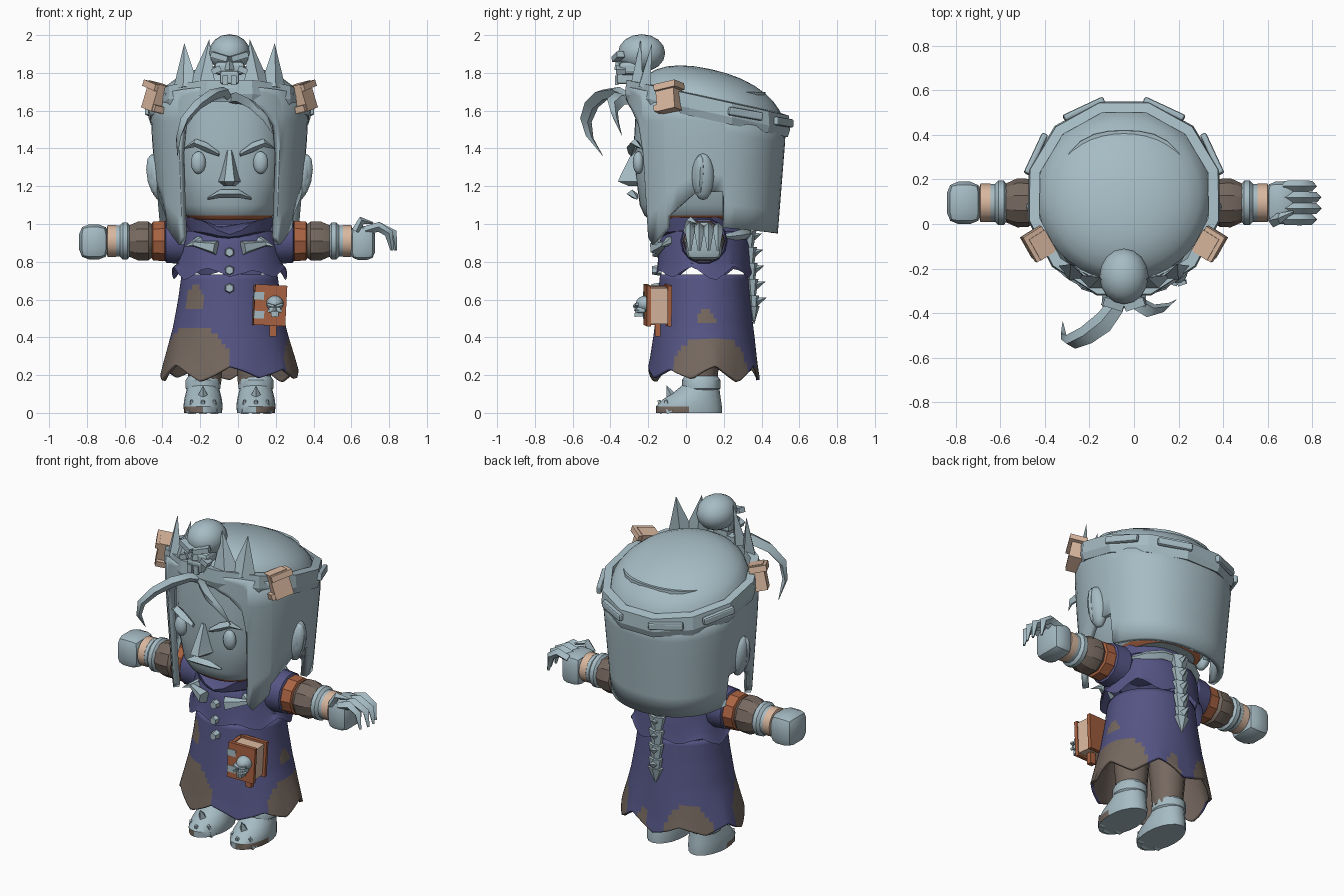
import bpy, bmesh, math
from mathutils import Vector, Matrix, Euler

if "Cube" in bpy.data.objects:
    bpy.data.objects.remove(bpy.data.objects["Cube"])

def material(name, rgb):
    m = bpy.data.materials.new(name)
    m.diffuse_color = (*rgb, 1)
    m.use_nodes = True
    m.node_tree.nodes["Principled BSDF"].inputs["Base Color"].default_value = m.diffuse_color
    return m

GREY = material("pale blue grey", (0.38, 0.50, 0.55))
BLUE = material("dusk blue", (0.09, 0.09, 0.235))
BROWN = material("worn brown", (0.18, 0.14, 0.115))
TAN = material("bandage tan", (0.70, 0.48, 0.35))
ORANGE = material("leather orange", (0.40, 0.125, 0.055))
YC = 0.095          # body centre line in depth
parts = []

def finish(name, bm, mat, mirror=False, smooth=35, solid=0, inner=None):
    bmesh.ops.recalc_face_normals(bm, faces=bm.faces)
    me = bpy.data.meshes.new(name)
    bm.to_mesh(me)
    bm.free()
    for m in [mat] + ([inner] if inner else []):
        me.materials.append(m)
    if smooth:
        me.shade_smooth()
        me.set_sharp_from_angle(angle=math.radians(smooth))
    ob = bpy.data.objects.new(name, me)
    bpy.context.collection.objects.link(ob)
    if solid:
        mod = ob.modifiers.new("thickness", 'SOLIDIFY')
        mod.thickness = solid
        mod.offset = -1
        if inner:
            mod.material_offset = 1
    if mirror:
        ob.modifiers.new("mirror", 'MIRROR')
    parts.append(ob)
    return ob

def xf(loc, scale=(1, 1, 1), rot=(0, 0, 0)):
    r = Euler([math.radians(a) for a in rot]).to_matrix().to_4x4()
    return Matrix.Translation(loc) @ r @ Matrix.Diagonal((*scale, 1))

def ball(name, loc, r, mat=GREY, rot=(0, 0, 0), seg=16, **k):
    bm = bmesh.new()
    bmesh.ops.create_uvsphere(bm, u_segments=seg, v_segments=seg // 2, radius=1, matrix=xf(loc, r, rot))
    return finish(name, bm, mat, **k)

def box(name, loc, size, mat=GREY, rot=(0, 0, 0), bevel=0, **k):
    bm = bmesh.new()
    bmesh.ops.create_cube(bm, size=1, matrix=xf(loc, size, rot))
    if bevel:
        bmesh.ops.bevel(bm, geom=bm.edges[:], offset=bevel, segments=2, affect='EDGES', profile=0.5)
    return finish(name, bm, mat, **k)

def cone(name, loc, r1, r2, h, mat=GREY, rot=(0, 0, 0), flat=(1, 1, 1), seg=8, **k):
    bm = bmesh.new()
    bmesh.ops.create_cone(bm, cap_ends=True, segments=seg, radius1=r1, radius2=r2, depth=h,
                          matrix=xf(loc, flat, rot))
    return finish(name, bm, mat, **k)

def loft(rings, cap=(True, True), close=False):
    """Skin a list of rings of equal length."""
    bm = bmesh.new()
    vs = [[bm.verts.new(p) for p in r] for r in rings]
    n = len(vs[0])
    for a, b in zip(vs, vs[1:] + (vs[:1] if close else [])):
        for i in range(n):
            j = (i + 1) % n
            bm.faces.new((a[i], a[j], b[j], b[i]))
    if not close:
        if cap[0]: bm.faces.new(vs[0])
        if cap[1]: bm.faces.new(vs[-1])
    return bm

def oval(hw, hd, z, y=YC, n=24, zf=None):
    out = []
    for i in range(n):
        a = math.tau * i / n
        out.append((hw * math.sin(a), y - hd * math.cos(a), z + (zf(a) if zf else 0)))
    return out

def lathe_x(name, prof, mat, seg=14, mirror=True):
    rings = [[(x, YC + r * math.cos(math.tau * i / seg), 0.91 + r * math.sin(math.tau * i / seg))
              for i in range(seg)] for x, r in prof]
    return finish(name, loft(rings), mat, mirror=mirror, smooth=30)

def ribbon(name, path, widths, side, thick, mirror=False):
    """Tapered lock swept along a path, diamond section."""
    pts = [Vector(p) for p in path]
    side = Vector(side).normalized()
    rings = []
    for i, (p, w) in enumerate(zip(pts, widths)):
        t = pts[min(i + 1, len(pts) - 1)] - pts[max(i - 1, 0)]
        up = side.cross(t).normalized() * thick * w / max(widths)
        rings.append([p + side * w, p + up, p - side * w, p - up])
    return finish(name, loft(rings), GREY, mirror=mirror, smooth=50)

# ---- hair shell, crown band and dome share one outline ----
HY = 0.13
def plane(y):
    return 1.66 - 0.22 * (y + 0.1)
def outline(a, A, B, n=2.25):
    s, c = math.sin(a), math.cos(a)
    r = (abs(s / A) ** n + abs(c / B) ** n) ** (-1 / n)
    return r * s, HY - r * c

HEM = [(0, 1.67), (12, 1.65), (24, 1.6), (33, 1.52), (36.5, 1.36), (37, 0.93), (41, 0.89), (55, 0.98), (56, 1.04),
       (79, 1.17), (100, 1.17), (101, 0.98), (125, 0.965), (150, 0.955), (180, 0.95)]
cols = []
for (a0, z0), (a1, z1) in zip(HEM, HEM[1:]):
    k = max(1, round((a1 - a0) / 7))
    cols += [(a0 + (a1 - a0) * i / k, z0 + (z1 - z0) * i / k) for i in range(k)]
cols.append(HEM[-1])
bm = bmesh.new()
grid = []
for d, zb in cols:
    a = math.radians(d)
    B = 0.45 if d < 90 else 0.40
    x, y = outline(a, 0.415, B)
    col = []
    for i in range(6):
        z = zb + (plane(y) + 0.02 - zb) * i / 5
        s = 1 - 0.11 * max(0, 1.5 - z) / 0.55 * (1 if d > 60 else 0.75)
        col.append(bm.verts.new((x * s, HY + (y - HY) * s, z)))
    grid.append(col)
for p, q in zip(grid, grid[1:]):
    for i in range(5):
        bm.faces.new((p[i], q[i], q[i + 1], p[i + 1]))
finish("hair_curtain", bm, GREY, mirror=True, smooth=45, solid=0.035)

rings = []
for s in (1, 0.95, 0.87, 0.75, 0.6, 0.42, 0.22, 0.04):
    ring = []
    for i in range(36):
        x, y = outline(math.tau * i / 36, 0.39 * s, 0.385 * s, 2)
        ring.append((x, y, plane(y) + 0.02 + 0.19 * (1 - s ** 2.4) ** 0.6))
    rings.append(ring)
finish("hair_dome", loft(rings), GREY)

rings = []
for i in range(12):
    a = math.tau * (i + 0.5) / 12
    B = 0.47 if math.cos(a) > 0 else 0.435
    ring = []
    for s, h in ((0.88, -0.05), (0.97, -0.06), (1, -0.02), (0.985, 0.055), (0.88, 0.06)):
        x, y = outline(a, 0.445 * s, B * s, 2)
        ring.append((x, y, plane(y) + h))
    rings.append(ring)
finish("crown_band", loft(rings, close=True), GREY, smooth=0)
for a in (115, 155):
    x, y = outline(math.radians(a), 0.44, 0.425, 2)
    box("band_plate", (x, y, plane(y) + 0.015), (0.2, 0.03, 0.045), rot=(0, -9 if a == 115 else -4, a - 180),
        bevel=0.01, mirror=True, smooth=0)
for dz, s in ((0, 1), (0.055, 1.18), (-0.055, 1.18)):
    box("band_wrap", (0.385, -0.09, 1.67 + dz), (0.085 * s, 0.11 * s, 0.15 if dz == 0 else 0.035), TAN,
        rot=(12, -12, -32), mirror=True, smooth=0)

# ---- crown spikes and skull ----
for x, y, z, h, w, t in ((0.235, -0.2, 1.84, 0.24, 0.075, 6), (0.125, -0.25, 1.86, 0.24, 0.075, -6)):
    cone("crown_spike", (x, y, z), w, 0, h, rot=(-8, t, 25), flat=(1, 0.45, 1), seg=4, mirror=True, smooth=0)

def skull(name, c, s):
    at = lambda x, y, z: (c[0] + x * s, c[1] + y * s, c[2] + z * s)
    sz = lambda *v: [q * s for q in v]
    ball(name + "_cranium", at(0, 0.02, 0.02), sz(0.11, 0.125, 0.1))
    box(name + "_cheeks", at(0, -0.04, -0.06), sz(0.16, 0.12, 0.07), bevel=0.02 * s, smooth=0)
    box(name + "_jaw", at(0, -0.06, -0.11), sz(0.1, 0.1, 0.07), bevel=0.012 * s, smooth=0)
    for e in (-1, 1):
        box(name + "_brow", at(e * 0.05, -0.105, 0.0), sz(0.095, 0.04, 0.03), rot=(0, -e * 16, e * 18), smooth=0)
        box(name + "_cheekbone", at(e * 0.07, -0.09, -0.07), sz(0.05, 0.05, 0.03), rot=(0, e * 25, 0), smooth=0)
        box(name + "_tooth", at(e * 0.022, -0.112, -0.125), sz(0.03, 0.02, 0.05), smooth=0)
    cone(name + "_nose", at(0, -0.1, -0.035), 0.025 * s, 0.012 * s, 0.07 * s, seg=4, smooth=0)

skull("crown_skull", (0, -0.255, 1.885), 1.0)

# ---- head and face ----
prof = ((1.02, 0.2, 0.27), (1.045, 0.235, 0.30), (1.1, 0.27, 0.325), (1.25, 0.3, 0.345), (1.45, 0.315, 0.355), (1.7, 0.3, 0.34))
head = finish("head", loft([[(x, y - 0.05, z) for x, y in (outline(math.tau * i / 32, w, d, 2.6) for i in range(32))]
                            for z, w, d in prof]), GREY, inner=ORANGE)
for p in head.data.polygons:
    if p.center.z < 1.04 and p.normal.z > -0.9:
        p.material_index = 1
ball("eye", (0.165, -0.252, 1.325), (0.04, 0.03, 0.06), mirror=True)
ribbon("eyebrow", [(0.055, -0.29, 1.37), (0.12, -0.285, 1.405), (0.18, -0.27, 1.43), (0.24, -0.235, 1.4)],
       [0.012, 0.026, 0.022, 0.003], (0, 0, 1), 0.03, mirror=True)
finish("nose", loft([[(-w, -0.25, z), (-w * 0.45, y, z), (w * 0.45, y, z), (w, -0.25, z)]
                     for z, w, y in ((1.2, 0.03, -0.3), (1.225, 0.062, -0.36), (1.26, 0.05, -0.345), (1.39, 0.02, -0.28))]), GREY)
ribbon("mouth", [(-0.115, -0.26, 1.135), (-0.05, -0.285, 1.16), (0.05, -0.285, 1.16), (0.115, -0.26, 1.135)],
       [0.006, 0.022, 0.022, 0.006], (0, 0, 1), 0.03)
ball("ear", (0.385, 0.09, 1.25), (0.045, 0.06, 0.125), rot=(0, 8, 0), mirror=True)
ball("ear_rim", (0.40, 0.07, 1.26), (0.04, 0.03, 0.11), rot=(0, 8, 20), seg=10, mirror=True)

# ---- forelocks ----
ribbon("long_forelock", [(0, -0.27, 1.66), (-0.03, -0.36, 1.7), (-0.09, -0.44, 1.685), (-0.17, -0.5, 1.63),
                         (-0.24, -0.53, 1.55), (-0.27, -0.51, 1.46), (-0.275, -0.44, 1.36)],
       [0.03, 0.045, 0.05, 0.045, 0.038, 0.025, 0.002], (-0.5, 0.75, -0.25), 0.03)
ribbon("short_forelock", [(0, -0.27, 1.66), (0.05, -0.35, 1.665), (0.12, -0.39, 1.63), (0.19, -0.375, 1.56),
                          (0.235, -0.34, 1.47)], [0.03, 0.045, 0.048, 0.035, 0.002], (0.3, 0.5, -0.6), 0.025)

# ---- coat with jagged hem and worn patches ----
def hem(a, amp):
    t = abs((a * 7 / math.tau) % 1 - 0.5) * 2
    return amp * (t - 0.5) + 0.012 * math.sin(a * 5)
PROFILE = ((0.21, 0.365, 0.295), (0.27, 0.35, 0.285), (0.45, 0.30, 0.262), (0.6, 0.272, 0.245), (0.76, 0.25, 0.23))
rings, N = [], 96
for (z0, w0, d0), (z1, w1, d1) in zip(PROFILE, PROFILE[1:]):
    for i in range(6):
        t = i / 6
        z = z0 + (z1 - z0) * t
        rings.append(oval(w0 + (w1 - w0) * t, d0 + (d1 - d0) * t, z, n=N,
                          zf=lambda a, z=z: hem(a, 0.07) * max(0, 1 - (z - 0.21) / 0.2)))
coat = finish("coat_skirt", loft(rings, cap=(False, False)), BLUE, solid=0.018, inner=BROWN)
PATCHES = ((-44, 45, 0, 0.45), (98, 38, 0, 0.4), (92, 10, 0.47, 0.54), (-47, 13, 0.54, 0.67), (-140, 26, 0, 0.36), (165, 9, 0, 0.3))
for p in coat.data.polygons:
    a = math.degrees(math.atan2(p.center.x, YC - p.center.y))
    for c, w, lo, hi in PATCHES:
        u = abs((a - c + 180) % 360 - 180) / w
        if u < 1 and lo < p.center.z < hi - (0.04 if lo else 0.13) * u ** 3:
            p.material_index = 1
finish("coat_mantle", loft([oval(w, d, z, n=48, zf=(lambda a: hem(a + 0.45, 0.06)) if z < 0.75 else None) for z, w, d in
       ((0.74, 0.305, 0.255), (0.79, 0.28, 0.245), (0.88, 0.275, 0.24), (0.96, 0.255, 0.22), (1.0, 0.19, 0.18))],
       cap=(False, True)), BLUE)
finish("coat_collar", loft([oval(w, d, z, y=0.06, n=24, zf=lambda a, k=k: -k * max(0, math.cos(a)) ** 8) for z, w, d, k in
       ((0.92, 0.17, 0.17, 0), (0.96, 0.22, 0.225, 0.03), (1.035, 0.245, 0.235, 0.09), (1.02, 0.2, 0.2, 0.05))],
       cap=(False, True)), BLUE, smooth=30)
for z in (0.85, 0.755, 0.66):
    cone("button", (0, -0.155 + 0.02 * (z - 0.755), z), 0.03, 0.022, 0.05, rot=(90, 0, 0), seg=6, smooth=0)
cone("collar_clasp", (0.13, -0.135, 0.885), 0.04, 0.015, 0.13, rot=(0, 80, 22), seg=5, mirror=True, smooth=0)
cone("collar_claw", (0.2, -0.11, 0.895), 0.028, 0, 0.11, rot=(30, 110, 0), seg=5, mirror=True, smooth=0)

# ---- bone spine down the back ----
for i in range(5):
    z, w = 0.92 - i * 0.085, 0.062 - i * 0.004
    cone("spine_bone", (0, 0.335 + 0.006 * i, z), w * 0.6, w, 0.085, flat=(1, 0.6, 1), seg=6, smooth=0)
    cone("spine_barb", (0, 0.375 + 0.006 * i, z + 0.02), 0.025, 0, 0.06, rot=(-70, 0, 0), seg=4, smooth=0)
cone("spine_tip", (0, 0.36, 0.515), 0.05, 0, 0.1, rot=(180, 0, 0), flat=(1, 0.6, 1), seg=6, smooth=0)
ribbon("back_rib", [(0, 0.33, 0.95), (0.1, 0.32, 0.95), (0.18, 0.27, 0.94), (0.24, 0.19, 0.93)],
       [0.03, 0.03, 0.025, 0.008], (0, 0, 1), 0.025, mirror=True)

# ---- arms ----
lathe_x("sleeve", [(0.2, 0.1), (0.25, 0.125), (0.335, 0.118), (0.35, 0.09)], BLUE)
lathe_x("arm_strap", [(0.33, 0.1), (0.345, 0.112), (0.405, 0.108), (0.415, 0.085)], ORANGE, seg=10)
lathe_x("forearm_wrap", [(0.405, 0.09), (0.43, 0.108), (0.48, 0.11), (0.535, 0.085)], BROWN, seg=10)
lathe_x("wrist", [(0.525, 0.08), (0.54, 0.1), (0.565, 0.1), (0.58, 0.085), (0.605, 0.085)], GREY)
lathe_x("bandage", [(0.598, 0.075), (0.6, 0.086), (0.645, 0.086), (0.65, 0.07)], TAN)
box("left_fist", (-0.718, YC, 0.905), (0.155, 0.19, 0.185), bevel=0.05)
box("right_palm", (0.705, YC, 0.9), (0.13, 0.19, 0.18), bevel=0.04)
for dy in (-0.075, -0.025, 0.025, 0.075):
    f = 0.02 if abs(dy) < 0.05 else 0
    ribbon("right_finger", [(0.72, YC + dy, 0.965), (0.79, YC + dy, 0.985), (0.845 + f, YC + dy, 0.95),
                            (0.86 + f, YC + dy, 0.86)], [0.024, 0.026, 0.024, 0.008], (0, 1, 0), 0.026)
ribbon("right_thumb", [(0.67, YC - 0.08, 0.96), (0.7, YC - 0.07, 1.02), (0.76, YC - 0.04, 1.005)],
       [0.03, 0.025, 0.006], (0, 1, 0), 0.025)

# ---- legs and boots ----
cone("trouser_leg", (0.13, 0.08, 0.3), 0.085, 0.11, 0.3, BROWN, seg=12, mirror=True)
boot = finish("boot", loft([[(0.14 + x * w, c - y * d, z) for x, y in
              ((math.sin(math.tau * i / 20), math.cos(math.tau * i / 20)) for i in range(20))]
              for z, w, c, d in ((0, 0.1, 0.015, 0.175), (0.035, 0.104, 0.015, 0.175), (0.07, 0.1, 0.03, 0.155),
                                 (0.105, 0.092, 0.055, 0.125), (0.15, 0.08, 0.08, 0.095))]), GREY, mirror=True, inner=BROWN)
for p in boot.data.polygons:
    if p.center.z < 0.036 and p.center.z > 0.01 and p.center.y < 0.03 and p.center.x > 0.15:
        p.material_index = 1
finish("boot_cuff", loft([[(0.14 + x, y, z) for x, y, z in oval(r, r * 1.08, z, y=0.08, n=14)]
       for z, r in ((0.115, 0.08), (0.13, 0.094), (0.175, 0.094), (0.195, 0.08))]), GREY, mirror=True)
cone("boot_spike", (0.14, -0.085, 0.105), 0.04, 0, 0.09, rot=(25, 0, 0), seg=4, mirror=True, smooth=0)
for dx in (-0.06, 0, 0.06):
    cone("boot_claw", (0.14 + dx, -0.13 + abs(dx) * 0.6, 0.035), 0.03, 0.008, 0.07, rot=(25, 0, 0), seg=5, mirror=True, smooth=0)

# ---- book at the hip ----
for y in (-0.205, -0.095):
    box("book_cover", (0.215, y, 0.57), (0.17, 0.022, 0.215), ORANGE, rot=(0, 3, 6), smooth=0)
box("book_spine", (0.137, -0.155, 0.57), (0.02, 0.12, 0.21), ORANGE, rot=(0, 3, 6), smooth=0)
box("book_pages", (0.215, -0.15, 0.57), (0.15, 0.09, 0.19), TAN, rot=(0, 3, 6), smooth=0)
box("book_strap", (0.23, -0.15, 0.44), (0.035, 0.03, 0.07), ORANGE, smooth=0)
for z in (0.52, 0.62):
    box("book_clasp", (0.155, -0.213, z), (0.055, 0.024, 0.04), rot=(0, 3, 6), smooth=0)
skull("book_skull", (0.24, -0.222, 0.57), 0.42)

# Shift the figure so its outstretched hands are centred
for ob in parts:
    ob.location.x -= 0.045
